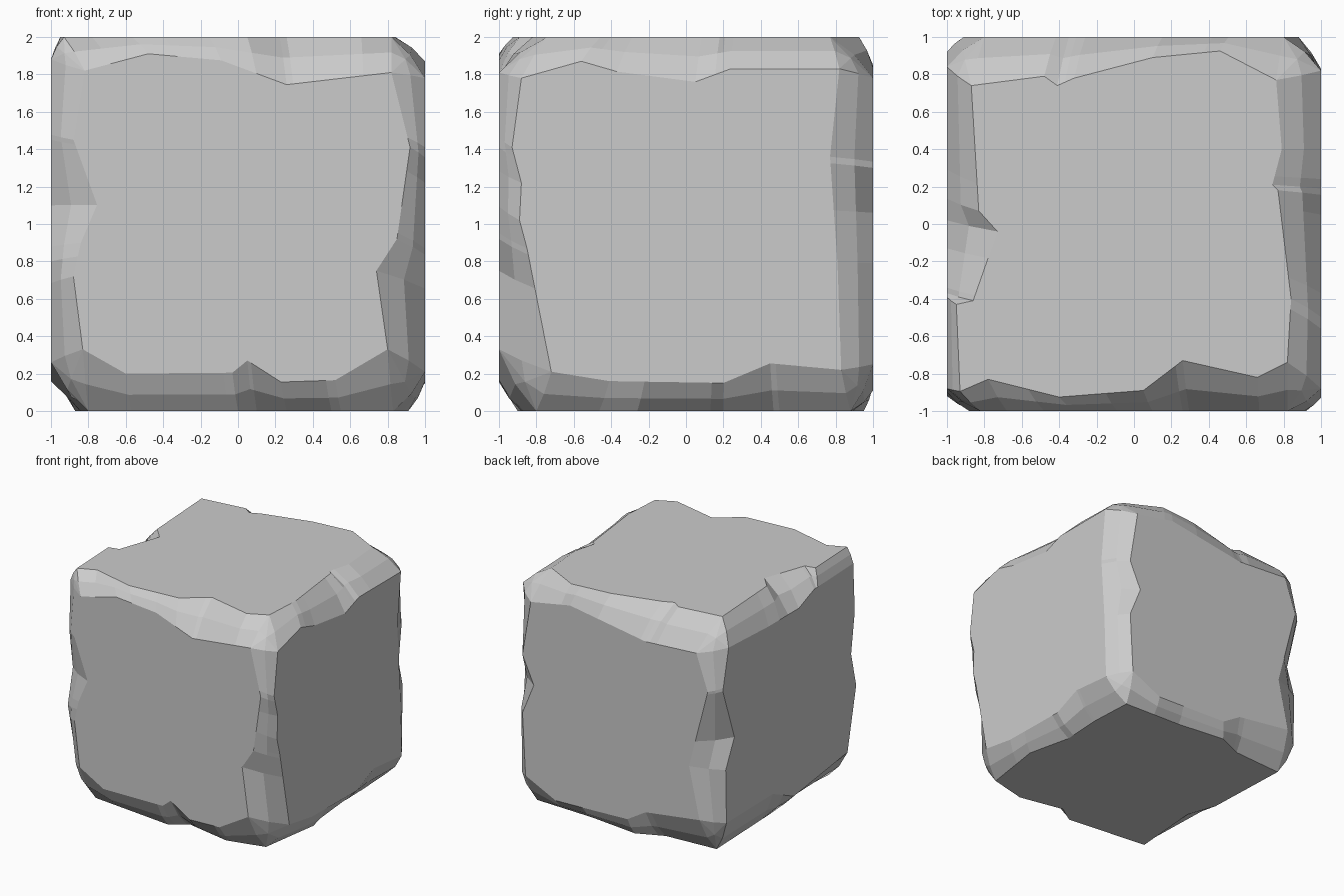
import bpy, bmesh
from mathutils import Vector

if "Cube" in bpy.data.objects:
    bpy.data.objects.remove(bpy.data.objects["Cube"])

# Chipped outline of each flat side: four runs (low, right, high, left), each starting at a corner.
# Key = (normal axis, sign); the in-plane axes are the remaining two in x, y, z order.
FRONT = [[(-.83, .33), (-.6, .2), (-.03, .205), (.05, .27), (.23, .155), (.52, .165)],
         [(.8, .33), (.74, .75), (.85, .92), (.92, 1.41)],
         [(.82, 1.81), (.26, 1.745), (-.09, 1.875), (-.48, 1.91)],
         [(-.82, 1.82), (-.88, 1.45), (-.75, 1.11), (-.84, .9), (-.88, .72)]]
RIGHT = [[(-.72, .21), (-.41, .16), (.2, .15), (.45, .255)],
         [(.83, .22), (.81, .79), (.77, 1.36)],
         [(.82, 1.83), (.24, 1.83), (.05, 1.76), (-.37, 1.815), (-.56, 1.87)],
         [(-.88, 1.78), (-.93, 1.41), (-.88, 1.22), (-.89, 1.02), (-.85, .87)]]
TOP = [[(-.93, -.895), (-.78, -.83), (-.4, -.925), (.05, -.89), (.26, -.73), (.66, -.82)],
       [(.82, -.74), (.84, -.4), (.77, .18), (.74, .21), (.79, .4)],
       [(.76, .77), (.46, .925), (.1, .89), (-.32, .78), (-.41, .74), (-.48, .79)],
       [(-.87, .74), (-.83, .07), (-.73, -.04), (-.86, -.41), (-.95, -.43)]]
BACK = [[(-.83, .31), (-.31, .24), (-.13, .13), (.56, .11)],
        [(.85, .25), (.88, .8), (.77, 1.06), (.88, 1.3)],
        [(.8, 1.78), (.42, 1.85), (-.31, 1.73)],
        [(-.8, 1.76), (-.91, 1.45), (-.73, .755)]]
LEFT = [[(-.8, .26), (-.06, .16), (.23, .29)],
        [(.87, .28), (.88, .75), (.76, .99), (.92, 1.45)],
        [(.84, 1.8), (.29, 1.775), (-.13, 1.775), (-.34, 1.86)],
        [(-.88, 1.88), (-.9, 1.45), (-.85, 1.1), (-.92, .8)]]
BOTTOM = [[(-.8, -.82), (-.05, -.9), (.1, -.8), (.5, -.88)],
          [(.83, -.8), (.91, -.26), (.82, .13), (.84, .5)],
          [(.82, .88), (.27, .9), (-.17, .95), (-.4, .85)],
          [(-.87, .82), (-.84, .05), (-.75, -.2)]]
SIDES = {(1, -1): FRONT, (0, 1): RIGHT, (2, 1): TOP,
         (1, 1): BACK, (0, -1): LEFT, (2, -1): BOTTOM}
ROUND = 0.87          # below 1 makes the worn edges bulge
LIFT = Vector((0, 0, 1))


def place(axis, sign, p):
    """Put an in-plane point on its side of the block (block centred on origin)."""
    c = list(p)
    if axis != 2:
        c[1] -= 1
    c.insert(axis, sign)
    return Vector(c)


def knots(line, k):
    a, b = line[0][k], line[-1][k]
    return [(p[k] - a) / (b - a) for p in line]


def sample(line, ks, s):
    for i in range(len(ks) - 1):
        if s <= ks[i + 1] + 1e-6:
            f = (s - ks[i]) / (ks[i + 1] - ks[i])
            return line[i].lerp(line[i + 1], f)
    return line[-1].copy()


# Collect the outline runs by the block edge they belong to
runs = {}
for (axis, sign), loops in SIDES.items():
    u, v = [k for k in range(3) if k != axis]
    for i, (nbr, along) in enumerate((((v, -1), u), ((u, 1), v), ((v, 1), u), ((u, -1), v))):
        line = [place(axis, sign, p) for p in loops[i] + [loops[(i + 1) % 4][0]]]
        if i > 1:
            line.reverse()
        key = (along, frozenset([(axis, sign), nbr]))
        runs.setdefault(key, {})[(axis, sign)] = line

bm = bmesh.new()
cache = {}


def vert(co):
    key = tuple(round(c, 4) for c in co)
    if key not in cache:
        cache[key] = bm.verts.new(co + LIFT)
    return cache[key]


# Worn edges: two rows of facets between neighbouring sides
edge_pts, ends = {}, {}
for (along, pair), two in runs.items():
    fa, fb = sorted(pair)
    la, lb = two[fa], two[fb]
    ka, kb = knots(la, along), knots(lb, along)
    stations = []
    for s in sorted(ka + kb):
        if not stations or s - stations[-1] > 0.012:
            stations.append(s)
    stations[-1] = 1.0
    rows = [[], [], []]
    for s in stations:
        a, b = sample(la, ka, s), sample(lb, kb, s)
        mid = (a + b) / 2
        ridge = mid.copy()
        for ax, sg in pair:
            ridge[ax] = sg
        for row, co in zip(rows, (a, ridge.lerp(mid, ROUND), b)):
            row.append(vert(co))
    for r in range(2):
        for i in range(len(stations) - 1):
            bm.faces.new((rows[r][i], rows[r][i + 1], rows[r + 1][i + 1], rows[r + 1][i]))
    edge_pts[(along, fa, fb)] = rows[0]
    edge_pts[(along, fb, fa)] = rows[2]
    for e, sg in ((0, -1), (-1, 1)):
        corner = frozenset(pair | {(along, sg)})
        ends.setdefault(corner, []).append([row[e] for row in rows])

# Flat sides
for axis, sign in SIDES:
    u, v = [k for k in range(3) if k != axis]
    f = (axis, sign)
    loop = (edge_pts[(u, f, (v, -1))][:-1] + edge_pts[(v, f, (u, 1))][:-1]
            + edge_pts[(u, f, (v, 1))][:0:-1] + edge_pts[(v, f, (u, -1))][:0:-1])
    bm.faces.new(loop)

# Blunted corners: a small fan around a slightly raised point
for corner, strips in ends.items():
    tip = Vector([sg for _, sg in sorted(corner)]) + LIFT
    mean = sum((m.co for _, m, _ in strips), Vector()) / 3
    top = bm.verts.new(tip.lerp(mean, 0.93))
    for a, m, b in strips:
        bm.faces.new((a, m, top))
        bm.faces.new((m, b, top))

bmesh.ops.recalc_face_normals(bm, faces=bm.faces)
mesh = bpy.data.meshes.new("stone_block")
bm.to_mesh(mesh)
bm.free()
block = bpy.data.objects.new("stone_block", mesh)
bpy.context.collection.objects.link(block)
